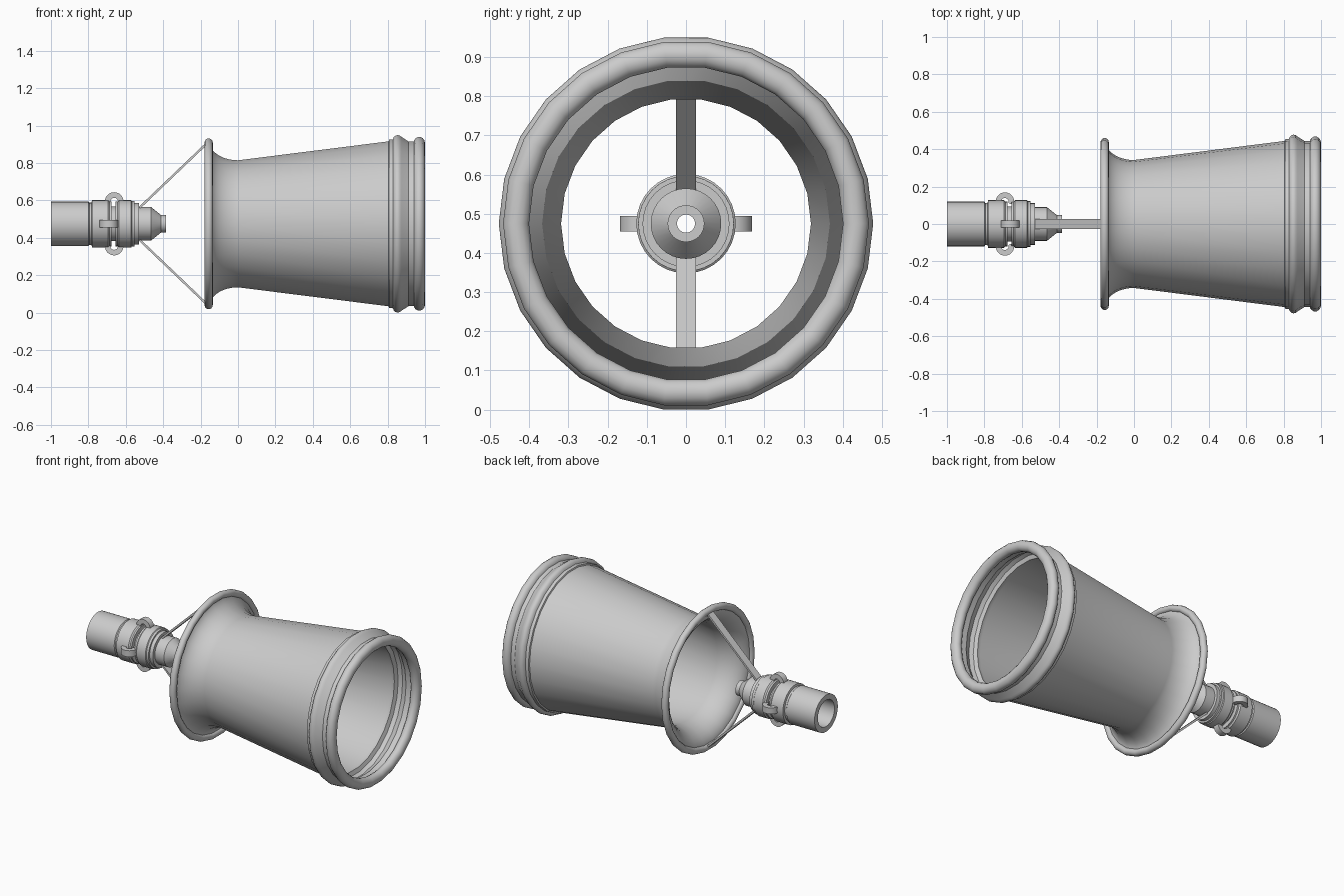
import bpy, bmesh
from math import sin, cos, pi
from mathutils import Matrix

if "Cube" in bpy.data.objects:
    bpy.data.objects.remove(bpy.data.objects["Cube"])

CZ = 0.475  # height of the common axis


def finish(name, bm, angle=35):
    bmesh.ops.recalc_face_normals(bm, faces=bm.faces)
    me = bpy.data.meshes.new(name)
    bm.to_mesh(me)
    bm.free()
    ob = bpy.data.objects.new(name, me)
    bpy.context.collection.objects.link(ob)
    ob.location.z = CZ
    bpy.ops.object.select_all(action='DESELECT')
    ob.select_set(True)
    bpy.context.view_layer.objects.active = ob
    bpy.ops.object.shade_smooth_by_angle(angle=angle * pi / 180)
    return ob


def lathe(name, profile, n):
    """Spin a closed (x, radius) profile around the x axis."""
    bm = bmesh.new()
    rings = [[bm.verts.new((x, r * cos(2 * pi * i / n), r * sin(2 * pi * i / n)))
              for i in range(n)] for x, r in profile]
    for a, b in zip(rings, rings[1:] + rings[:1]):
        for i in range(n):
            j = (i + 1) % n
            bm.faces.new((a[i], a[j], b[j], b[i]))
    return finish(name, bm)


def oval(cx, cr, rx, rr, k=14):
    return [(cx + rx * cos(2 * pi * i / k), cr + rr * sin(2 * pi * i / k)) for i in range(k)]


def bell(depth, base, rise, k=9):
    """Quarter-ellipse flare from the lip to the throat."""
    return [(-depth * cos(pi / 2 * i / k), base + rise * (1 - sin(pi / 2 * i / k)))
            for i in range(k + 1)]


# Foam tube: flared throat, cone, step and bulging band, then the inner wall
outer = bell(0.152, 0.342, 0.1) + [
    (0.805, 0.444), (0.808, 0.453), (0.828, 0.455), (0.833, 0.467), (0.842, 0.475),
    (0.853, 0.478), (0.865, 0.475), (0.874, 0.468), (0.905, 0.448), (0.912, 0.443), (0.955, 0.443)]
inner = [(0.955, 0.420), (0.905, 0.420), (0.895, 0.428), (0.86, 0.450),
         (0.835, 0.440), (0.825, 0.415), (0.80, 0.420)]
lathe("foam_tube", outer + inner + bell(0.165, 0.319, 0.115)[::-1], 26)

# Rolled rims at both ends
lathe("inlet_rim", oval(-0.157, 0.438, 0.022, 0.022), 26)
lathe("outlet_rim", oval(0.969, 0.434, 0.031, 0.034), 26)

# Nozzle: hose tail with half coupling, and tip with the other half
lathe("hose_tail", [
    (-1.0, 0.119), (-0.80, 0.119), (-0.795, 0.113), (-0.783, 0.113), (-0.78, 0.127),
    (-0.695, 0.127), (-0.687, 0.12), (-0.677, 0.12), (-0.677, 0.085), (-1.0, 0.085)], 32)
lathe("coupling_seal", [(-0.69, 0.093), (-0.64, 0.093), (-0.64, 0.07), (-0.69, 0.07)], 32)
lathe("nozzle_tip", [
    (-0.655, 0.12), (-0.643, 0.12), (-0.635, 0.127), (-0.572, 0.127), (-0.568, 0.122),
    (-0.553, 0.122), (-0.553, 0.111), (-0.53, 0.111), (-0.53, 0.09), (-0.465, 0.09),
    (-0.412, 0.047), (-0.385, 0.047), (-0.385, 0.023), (-0.46, 0.03), (-0.54, 0.07), (-0.655, 0.085)], 32)

# Four arched coupling lugs, the side pair sitting slightly further back
for k, name in enumerate(("left_lug", "top_lug", "right_lug", "bottom_lug")):
    cx = -0.662 if k % 2 else -0.69
    bm = bmesh.new()
    arc = [pi * (-0.12 + 1.24 * i / 14) for i in range(15)]
    loop = [(cx + 0.05 * cos(t), 0.119 + 0.05 * sin(t)) for t in arc] + \
           [(cx + 0.02 * cos(t), 0.119 + 0.02 * sin(t)) for t in reversed(arc)]
    sides = [[bm.verts.new((x, r, w)) for x, r in loop] for w in (-0.02, 0.02)]
    m = len(loop)
    for i in range(m):
        j = (i + 1) % m
        bm.faces.new((sides[0][i], sides[0][j], sides[1][j], sides[1][i]))
    for s in sides:
        for i in range(14):
            bm.faces.new((s[i], s[i + 1], s[m - 2 - i], s[m - 1 - i]))
    bm.transform(Matrix.Rotation(k * pi / 2, 4, 'X'))
    finish(name, bm)

# Flat struts tying the nozzle to the tube
for name, s in (("top_strut", 1), ("bottom_strut", -1)):
    bm = bmesh.new()
    side = [(-0.53, 0.091), (-0.168, 0.437), (-0.160, 0.428), (-0.522, 0.082)]
    a, b = [[bm.verts.new((x, w, s * r)) for x, r in side] for w in (-0.026, 0.026)]
    bm.faces.new(a)
    bm.faces.new(b)
    for i in range(4):
        j = (i + 1) % 4
        bm.faces.new((a[i], a[j], b[j], b[i]))
    finish(name, bm)
